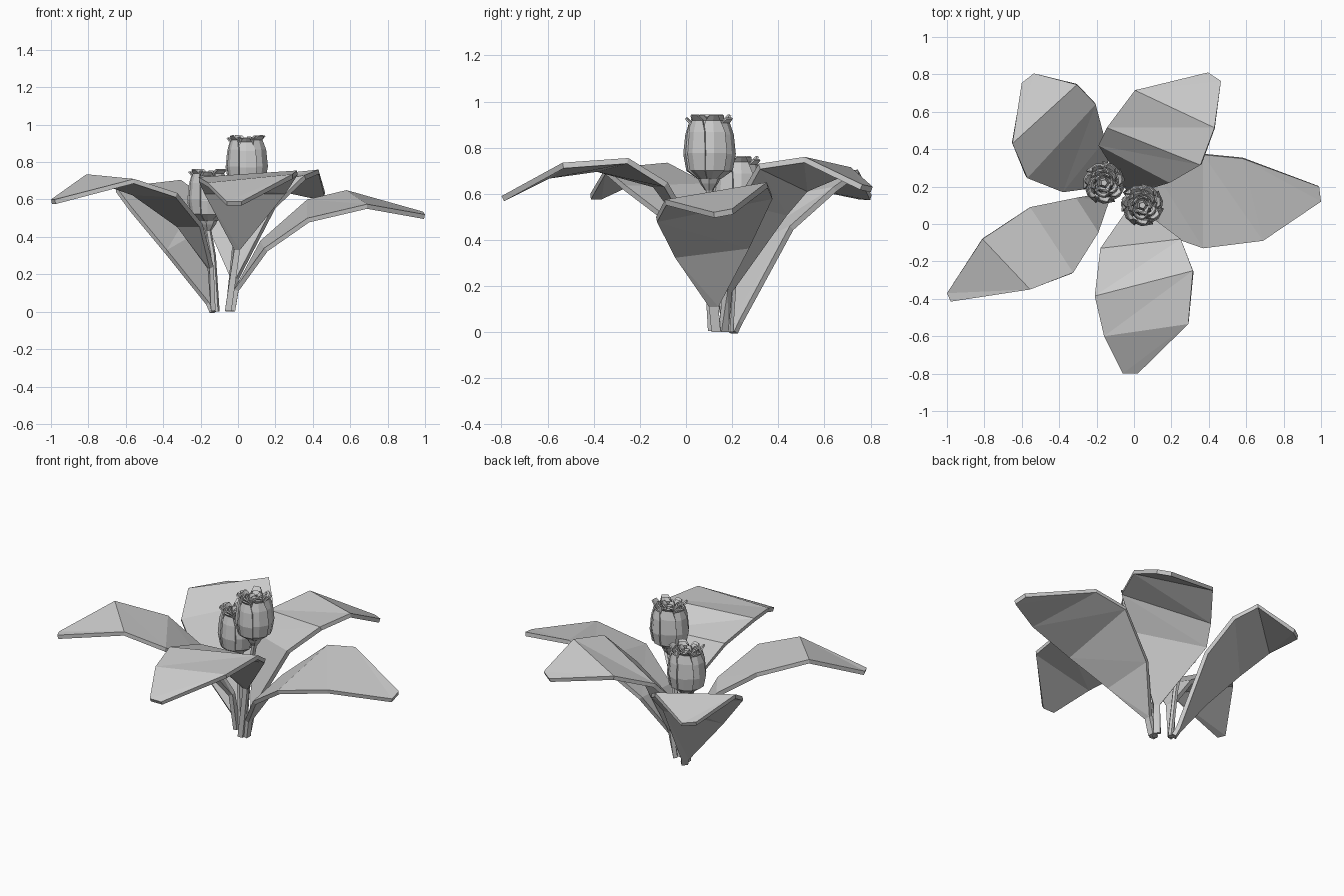
import bpy, math
from mathutils import Vector


def make_object(name, verts, faces, thickness=0.0, offset=-1):
    me = bpy.data.meshes.new(name)
    me.from_pydata([tuple(v) for v in verts], [], faces)
    me.update()
    ob = bpy.data.objects.new(name, me)
    bpy.context.collection.objects.link(ob)
    if thickness:
        m = ob.modifiers.new("thickness", "SOLIDIFY")
        m.thickness = thickness
        m.offset = offset
    return ob


def leaf(name, stations):
    """Slab through (left edge, right edge) pairs, from stem to tip."""
    verts = [p for pair in stations for p in pair]
    faces = []
    for i in range(len(stations) - 1):
        l0, r0, l1, r1 = 2 * i, 2 * i + 1, 2 * i + 2, 2 * i + 3
        faces += [(l0, r0, r1), (l0, r1, l1)]
    return make_object(name, verts, faces, 0.025)


def lathe(name, rings, n):
    """Tube or cup through (x, y, z, radius) rings."""
    verts, faces = [], []
    for x, y, z, r in rings:
        for k in range(n):
            a = 2 * math.pi * k / n
            verts.append((x + r * math.cos(a), y + r * math.sin(a), z))
    for i in range(len(rings) - 1):
        for k in range(n):
            j = (k + 1) % n
            faces.append((i * n + k, i * n + j, (i + 1) * n + j, (i + 1) * n + k))
    faces.append(tuple(reversed(range(n))))
    faces.append(tuple(range((len(rings) - 1) * n, len(rings) * n)))
    return make_object(name, verts, faces)


# Five broad drooping leaves, each rising from a narrow stalk
leaf("leaf_right", [
    ((-0.04, 0.15, 0.006), (-0.04, 0.11, 0.006)), ((-0.02, 0.14, 0.12), (-0.02, 0.10, 0.12)),
    ((0.12, 0.27, 0.38), (0.14, -0.05, 0.34)), ((0.37, 0.37, 0.60), (0.37, -0.13, 0.50)),
    ((0.58, 0.35, 0.65), (0.69, -0.09, 0.575)), ((0.99, 0.20, 0.535), (1.0, 0.12, 0.52))])
leaf("leaf_front", [
    ((-0.035, 0.12, 0.006), (-0.07, 0.12, 0.006)), ((0.01, 0.10, 0.34), (-0.02, 0.10, 0.34)),
    ((0.25, -0.08, 0.65), (-0.18, -0.13, 0.65)), ((0.315, -0.25, 0.755), (-0.21, -0.385, 0.72)),
    ((0.29, -0.535, 0.735), (-0.16, -0.60, 0.69)), ((0.02, -0.80, 0.59), (-0.06, -0.80, 0.59))])
leaf("leaf_left", [
    ((-0.12, 0.16, 0.006), (-0.12, 0.20, 0.006)), ((-0.13, 0.13, 0.24), (-0.14, 0.17, 0.24)),
    ((-0.19, -0.045, 0.47), (-0.31, 0.14, 0.47)), ((-0.325, -0.26, 0.635), (-0.555, 0.09, 0.645)),
    ((-0.555, -0.35, 0.71), (-0.81, -0.08, 0.735)), ((-0.98, -0.415, 0.60), (-1.0, -0.37, 0.60))])
leaf("leaf_back_left", [
    ((-0.135, 0.18, 0.006), (-0.11, 0.21, 0.006)), ((-0.155, 0.20, 0.05), (-0.125, 0.23, 0.05)),
    ((-0.38, 0.17, 0.33), (-0.155, 0.45, 0.46)), ((-0.57, 0.245, 0.56), (-0.205, 0.64, 0.63)),
    ((-0.65, 0.43, 0.665), (-0.305, 0.745, 0.705)), ((-0.60, 0.755, 0.60), (-0.535, 0.805, 0.595))])
leaf("leaf_back_right", [
    ((-0.06, 0.17, 0.006), (-0.04, 0.14, 0.006)), ((-0.04, 0.18, 0.18), (-0.01, 0.16, 0.18)),
    ((-0.19, 0.42, 0.52), (0.19, 0.22, 0.57)), ((-0.145, 0.515, 0.63), (0.355, 0.315, 0.73)),
    ((0.005, 0.715, 0.715), (0.43, 0.515, 0.76)), ((0.395, 0.81, 0.63), (0.465, 0.765, 0.64))])


def petal_ring(name, base, n, radius, height, turn, spread):
    """Overlapping cupped petals with outward-curled tips."""
    rows = [(0.0, 0.45, 1.0), (0.13, 0.88, 1.0), (0.40, 1.0, 1.05), (0.72, 0.92, 1.0),
            (0.90, 0.78, 0.72), (0.97, 0.92, 0.38)]
    verts, faces = [], []
    for k in range(n):
        a0 = 2 * math.pi * k / n + turn
        start = len(verts)
        tall = height * (1 + 0.025 * (-1) ** k)
        for h, r, w in rows:
            for c in (-1, 0, 1):
                a = a0 + c * w * spread * math.pi / n
                rr = radius * r * (1 + 0.04 * c)
                verts.append(base + Vector((rr * math.cos(a), rr * math.sin(a), tall * h)))
        for i in range(len(rows) - 1):
            for c in (0, 1):
                p = start + 3 * i + c
                faces.append((p, p + 1, p + 4, p + 3))
    make_object(name, verts, faces, 0.008)


def flower(name, path, base, height):
    # Stem and flared cup under the bud
    x, y, z = base
    lathe(name + "_stem", [(*p, 0.017) for p in path] + [(x, y, z - 0.045, 0.017)], 6)
    lathe(name + "_cup", [(x, y, z - 0.05, 0.018), (x, y, z - 0.02, 0.04),
                          (x, y, z + 0.012, 0.055)], 7)
    # Nested petal layers, then the closed heart
    b = Vector(base)
    for i, (n, r, h, s) in enumerate([(7, 0.112, 1.0, 1.15), (5, 0.082, 1.0, 1.15),
                                      (5, 0.056, 0.98, 1.1)]):
        petal_ring(f"{name}_petals_{i + 1}", b, n, r, height * h, 0.5 * i + 0.2, s)
    lathe(name + "_heart", [(x, y, z, 0.03), (x, y, z + height * 0.6, 0.032),
                            (x, y, z + height * 0.92, 0.018)], 5)


flower("tall_flower", [(-0.05, 0.13, 0), (-0.015, 0.12, 0.34)], (0.045, 0.10, 0.665), 0.275)
flower("short_flower", [(-0.115, 0.19, 0), (-0.135, 0.21, 0.30)], (-0.16, 0.22, 0.485), 0.275)
